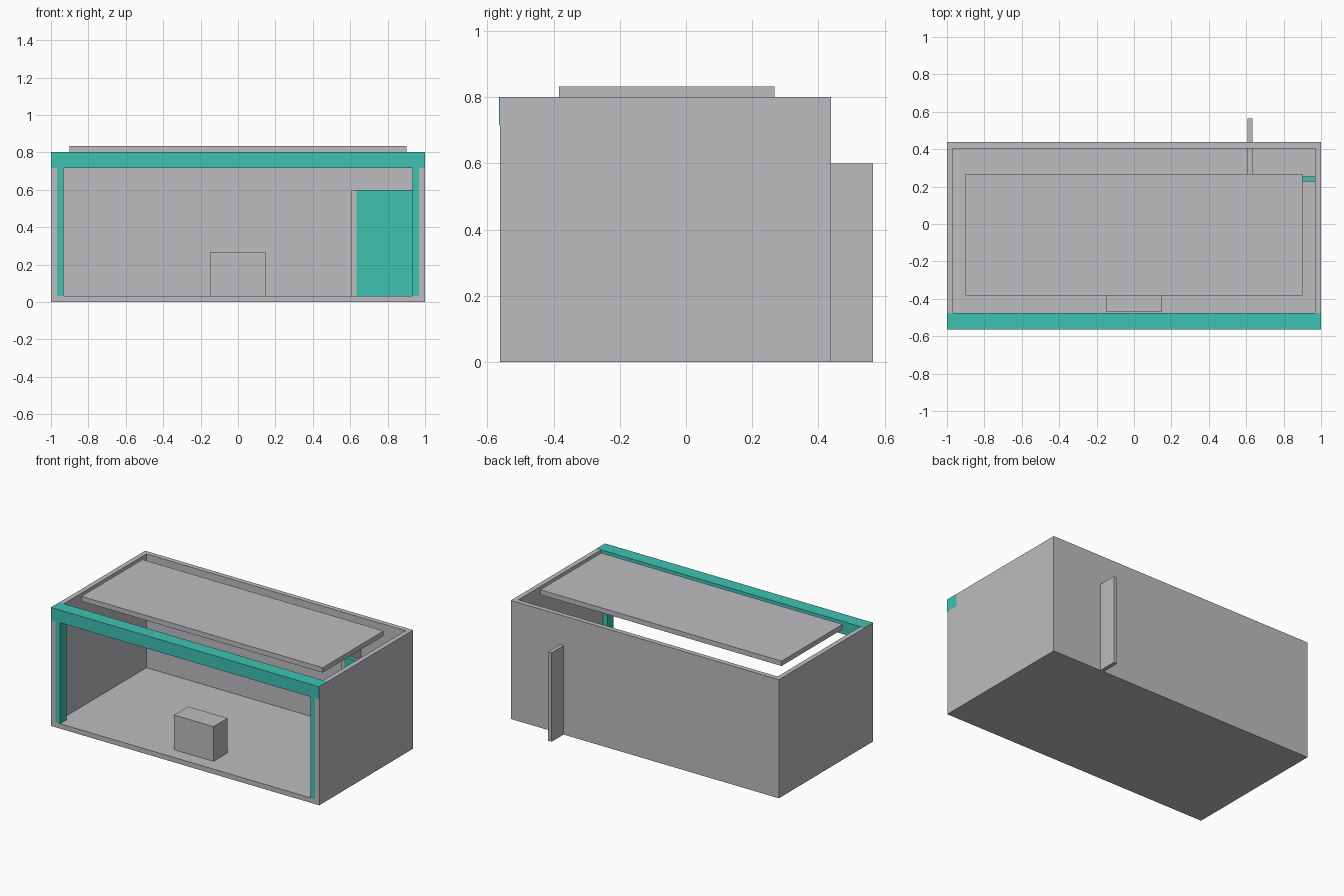
import bpy

if "Cube" in bpy.data.objects:
    bpy.data.objects.remove(bpy.data.objects["Cube"])


def material(name, color):
    m = bpy.data.materials.new(name)
    m.diffuse_color = (*color, 1)
    m.use_nodes = True
    m.node_tree.nodes["Principled BSDF"].inputs["Base Color"].default_value = m.diffuse_color
    return m


GREY = material("light grey", (0.51, 0.51, 0.53))
TEAL = material("teal", (0.05, 0.54, 0.45))


def box(name, x, y, z, mat):
    """Axis-aligned box from (min, max) ranges."""
    bpy.ops.mesh.primitive_cube_add(size=1, location=[(a + b) / 2 for a, b in (x, y, z)])
    ob = bpy.context.object
    ob.name = name
    ob.scale = [b - a for a, b in (x, y, z)]
    bpy.ops.object.transform_apply(location=False, rotation=False, scale=True)
    ob.data.materials.append(mat)
    return ob


T = 0.033                    # panel thickness
FRONT, BACK = -0.562, 0.438  # shell depth
H = 0.8                      # wall height

# Open-fronted shell
box("floor", (-1, 1), (FRONT, BACK), (0, T), GREY)
box("back_wall", (-1 + T, 1 - T), (BACK - T, BACK), (T, H), GREY)
for side, s in (("left", -1), ("right", 1)):
    box(side + "_wall", sorted((s, s * (1 - T))), (FRONT, BACK), (T, H), GREY)
    # Corner posts inside the front opening
    box(side + "_post", sorted((s * (1 - T), s * 0.933)),
        (FRONT, FRONT + 0.067), (T, 0.716), TEAL)

# Fascia beam, proud of the walls by a hair
box("front_beam", (-1, 1), (-0.565, -0.475), (0.716, H + 0.001), TEAL)

# Floating roof panel
box("roof_panel", (-0.9, 0.9), (-0.383, 0.267), (H, H + T), GREY)

# Counter block on the floor
box("counter", (-0.148, 0.146), (-0.47, -0.32), (T, 0.267), GREY)

# Partition running out through the back wall, and its cross panel
box("partition", (0.607, 0.633), (0.232, 0.565), (0, 0.6), GREY)
box("cross_panel", (0.633, 1 - T), (0.226, 0.254), (T, 0.6), TEAL)
